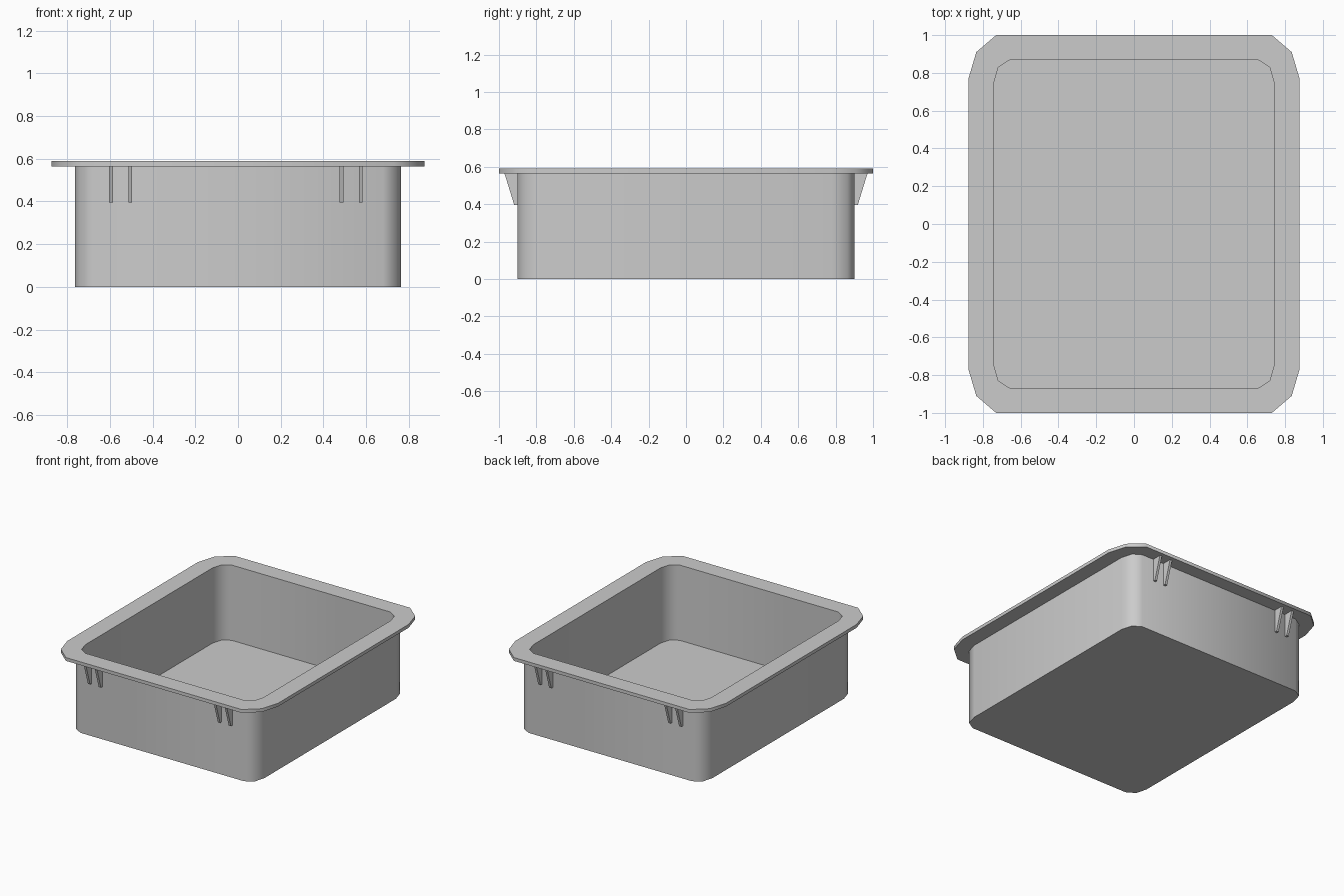
import bpy, bmesh, math

if "Cube" in bpy.data.objects:
    bpy.data.objects.remove(bpy.data.objects["Cube"])

def outline(corner):
    """Mirror three corner points into a full counter-clockwise outline."""
    c = corner
    return ([(x, y) for x, y in c] + [(-x, y) for x, y in reversed(c)]
            + [(-x, -y) for x, y in c] + [(x, -y) for x, y in reversed(c)])

def finish(name, bm):
    bmesh.ops.recalc_face_normals(bm, faces=bm.faces)
    mesh = bpy.data.meshes.new(name)
    bm.to_mesh(mesh)
    bm.free()
    ob = bpy.data.objects.new(name, mesh)
    bpy.context.collection.objects.link(ob)
    return ob

# Corner points of the inner wall, outer wall and flange
INNER = outline([(0.74, 0.755), (0.718, 0.83), (0.66, 0.867)])
OUTER = outline([(0.765, 0.78), (0.742, 0.862), (0.68, 0.90)])
FLANGE = outline([(0.875, 0.775), (0.835, 0.91), (0.73, 1.0)])

# Tray: floor, inner wall, flange, outer wall and underside as stacked rings
bm = bmesh.new()
rings = [[bm.verts.new((x, y, z)) for x, y in pts] for pts, z in
         [(INNER, 0.025), (INNER, 0.59), (FLANGE, 0.59),
          (FLANGE, 0.565), (OUTER, 0.565), (OUTER, 0.0)]]
for a, b in zip(rings, rings[1:]):
    n = len(a)
    for i in range(n):
        j = (i + 1) % n
        bm.faces.new((a[i], a[j], b[j], b[i]))
bm.faces.new(rings[0])
bm.faces.new(rings[-1])
tray = finish("tray", bm)
bpy.context.view_layer.objects.active = tray
tray.select_set(True)
bpy.ops.object.shade_smooth_by_angle(angle=math.radians(50))

# Tapered ribs under the flange, in pairs on the front and back
RIB = [(0.895, 0.57), (0.972, 0.57), (0.918, 0.395), (0.895, 0.395)]
for side, label in ((-1, "front"), (1, "back")):
    for k, x in enumerate((-0.595, -0.505, 0.485, 0.575)):
        bm = bmesh.new()
        face = bm.faces.new([bm.verts.new((x - 0.009, side * y, z)) for y, z in RIB])
        ext = bmesh.ops.extrude_face_region(bm, geom=[face], use_keep_orig=True)
        verts = [v for v in ext["geom"] if isinstance(v, bmesh.types.BMVert)]
        bmesh.ops.translate(bm, verts=verts, vec=(0.018, 0, 0))
        finish(f"{label}_rib_{k + 1}", bm)
